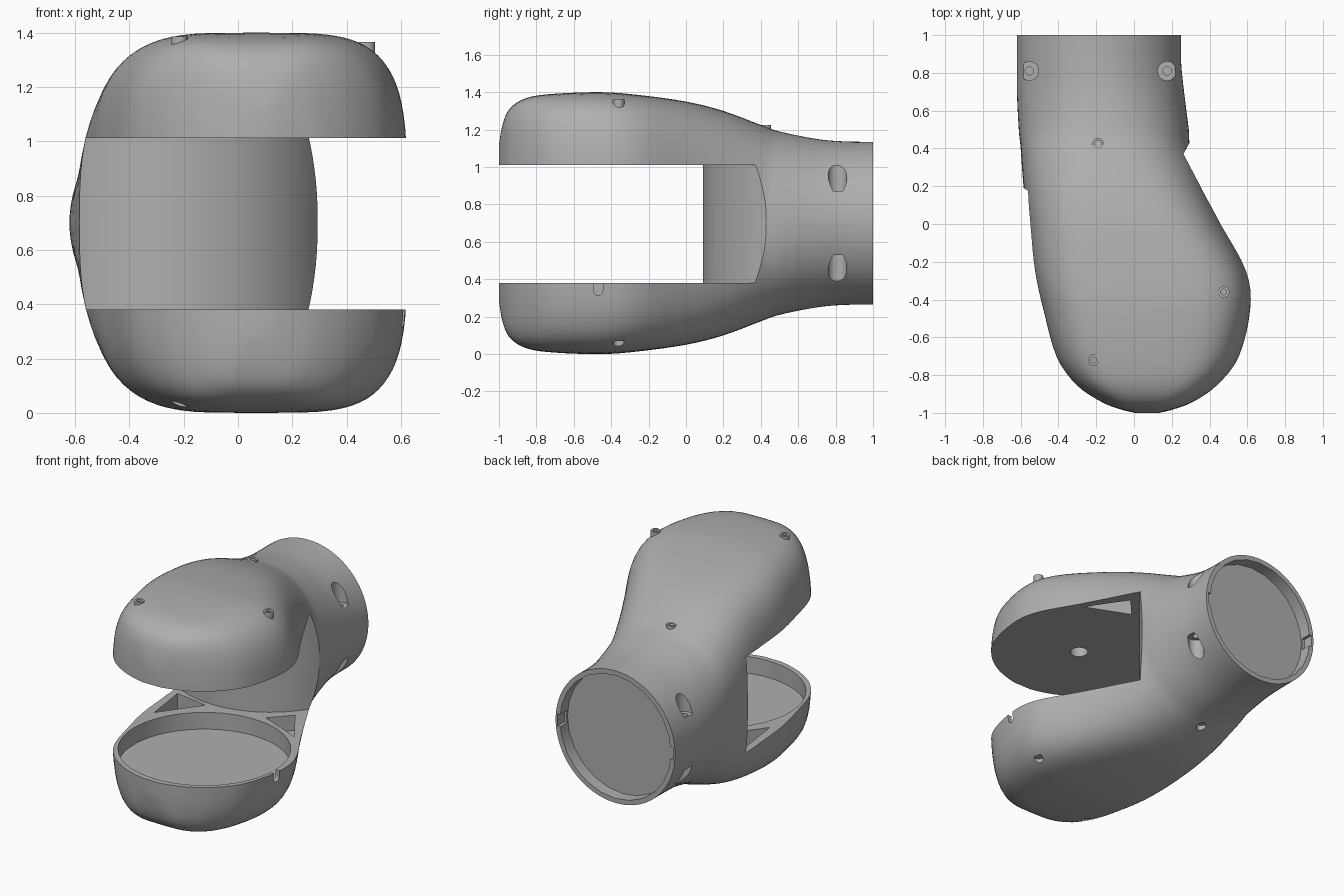
import bpy, bmesh
from math import sin, cos, pi, radians
from mathutils import Matrix

default = bpy.data.objects.get("Cube")
if default:
    bpy.data.objects.remove(default, do_unlink=True)

MID = 0.7                 # height of the seam between the two shells
JAW = (0.07, -0.45)       # centre of the round jaw pocket
TUBE_X = -0.185           # centre of the round rear tube

grey = bpy.data.materials.new("grey plastic")
grey.use_nodes = True
grey.diffuse_color = (0.43, 0.43, 0.43, 1)
grey.node_tree.nodes["Principled BSDF"].inputs["Base Color"].default_value = grey.diffuse_color

# Body sections: y, left x, right x, half height, squareness
SECTIONS = [
    (-1, 0, .14, .42, 4), (-.98, -.08, .217, .53, 4), (-.94, -.18, .32, .615, 4),
    (-.85, -.31, .447, .67, 4.2), (-.7, -.415, .56, .692, 4.2), (-.45, -.485, .62, .7, 4.2),
    (-.25, -.53, .6, .685, 4), (0, -.56, .47, .65, 3.5), (.2, -.585, .375, .6, 3),
    (.4, -.6, .3, .525, 2.5), (.5, -.61, .29, .49, 2.2), (.7, -.62, .265, .45, 2),
    (.85, -.62, .25, .437, 2), (1, -.62, .25, .435, 2)]


def make_object(name, bm):
    bmesh.ops.recalc_face_normals(bm, faces=bm.faces)
    mesh = bpy.data.meshes.new(name)
    bm.to_mesh(mesh)
    bm.free()
    obj = bpy.data.objects.new(name, mesh)
    bpy.context.scene.collection.objects.link(obj)
    return obj


def circle(x, y, r, count=32):
    return [(x + r * cos(2 * pi * i / count), y + r * sin(2 * pi * i / count)) for i in range(count)]


def prism(name, outline, z0, z1):
    bm = bmesh.new()
    rings = [[bm.verts.new((x, y, z)) for x, y in outline] for z in (z0, z1)]
    for ring in rings:
        bm.faces.new(ring)
    for i in range(len(outline)):
        bm.faces.new((rings[0][i - 1], rings[0][i], rings[1][i], rings[1][i - 1]))
    return make_object(name, bm)


def lying_cylinder(name, centre, r, length, axis, count=24):
    bm = bmesh.new()
    turn = Matrix.Rotation(pi / 2, 4, axis)
    bmesh.ops.create_cone(bm, cap_ends=True, segments=count, radius1=r, radius2=r,
                          depth=length, matrix=Matrix.Translation(centre) @ turn)
    return make_object(name, bm)


def box_outline(x0, x1, y0, y1):
    return [(x0, y0), (x1, y0), (x1, y1), (x0, y1)]


def smooth_sections(steps=4):
    """Spline through the body sections."""
    pts = [SECTIONS[0]] + SECTIONS + [SECTIONS[-1]]
    out = []
    for a, b, c, d in zip(pts, pts[1:], pts[2:], pts[3:]):
        for k in range(steps):
            t = k / steps
            out.append([q + t * ((r - p) + t * ((2 * p - 5 * q + 4 * r - s)
                        + t * (3 * q - p - 3 * r + s))) / 2 for p, q, r, s in zip(a, b, c, d)])
    return out + [SECTIONS[-1]]


def shell(name, side, count=40):
    """Half of the body, above or below the seam."""
    bm = bmesh.new()
    rings = []
    for y, left, right, h, n in smooth_sections():
        ring = []
        for i in range(count + 1):
            c, s = cos(pi * i / count), max(sin(pi * i / count), 0)
            if i in (0, count):
                s = 0
            x = abs(c) ** (2 / n) * (1 if c > 0 else -1) * (right - left) / 2
            ring.append(bm.verts.new(((left + right) / 2 + x, y, MID + side * h * s ** (2 / n))))
        rings.append(ring)
    for a, b in zip(rings, rings[1:]):
        for i in range(count + 1):
            bm.faces.new((a[i - 1], a[i], b[i], b[i - 1]))
    bm.faces.new(rings[0])
    bm.faces.new(rings[-1])
    return make_object(name, bm)


def cut(obj, cutters):
    for cutter in cutters:
        cutter.hide_render = True
        mod = obj.modifiers.new("cut", 'BOOLEAN')
        mod.operation, mod.solver, mod.object = 'DIFFERENCE', 'EXACT', cutter
    graph = bpy.context.evaluated_depsgraph_get()
    mesh = bpy.data.meshes.new_from_object(obj.evaluated_get(graph))
    obj.modifiers.clear()
    obj.data = mesh
    for cutter in cutters:
        bpy.data.objects.remove(cutter, do_unlink=True)


def finish(obj):
    bm = bmesh.new()
    bm.from_mesh(obj.data)
    for face in bm.faces:
        face.smooth = True
        face.material_index = 0
    for edge in bm.edges:
        edge.smooth = len(edge.link_faces) == 2 and edge.calc_face_angle() < radians(32)
    bm.to_mesh(obj.data)
    bm.free()
    obj.data.materials.clear()
    obj.data.materials.append(grey)


# Open mouth between the jaws, ending at a rounded rear wall
wall = [(-.25 + .605 * cos(pi + pi * i / 48), .695 + .605 * sin(pi + pi * i / 48)) for i in range(49)]
mouth = wall + [(1.2, .695), (1.2, -1.3), (-1.2, -1.3), (-1.2, .695)]

# Corner pockets beside the jaw circle
POCKETS = [[(.12, .12), (.41, 0), (.24, .25)], [(-.28, .06), (-.51, .1), (-.47, -.2)]]
# Cover screws (x, y, top) and tube screws
COVER_SCREWS = [(-.19, .425, 1.225), (.475, -.36, 1.365), (-.215, -.72, 1.385)]
TUBE_SCREWS = [(-.555, .81), (.175, .81)]

for side, name in ((1, "upper_shell"), (-1, "lower_shell")):
    def level(offset):
        return MID + side * offset

    body = shell(name, side)
    cutters = [prism("mouth_cutter", mouth, .38, 1.012),
               lying_cylinder("tube_recess", (TUBE_X, 1.02, MID), .405, .2, 'X')]
    for outline in POCKETS:
        cutters.append(prism("corner_pocket", outline, level(.25), level(.42)))
    for x, y in TUBE_SCREWS:
        cutters.append(prism("screw_well", circle(x, y, .05, 24), level(.17), level(.6)))
        cutters.append(prism("screw_hole", circle(x, y, .022, 16), level(.12), level(.2)))
    # Locating notches inside the tube rim
    for x in (TUBE_X - .405, TUBE_X + .405):
        cutters.append(prism("rim_notch", box_outline(x - .015, x + .015, .93, 1.1), MID - .04, MID + .04))
    if side > 0:
        cutters.append(prism("axle_hole", circle(*JAW, .055), .9, 1.08))
    else:
        cutters.append(prism("jaw_pocket", circle(*JAW, .515, 64), .27, .45))
        cutters.append(prism("cable_slot", box_outline(.5, .75, -.495, -.445), .34, .45))
        cutters.append(lying_cylinder("slot_end", (.625, -.47, .34), .0252, .25, 'Y'))
        for x, y, top in COVER_SCREWS:
            cutters.append(prism("cover_hole", circle(x, y, .03, 20), -.1, 2 * MID - top + .035))
    cut(body, cutters)
    finish(body)

# Screw heads with sockets on the top cover
for i, (x, y, top) in enumerate(COVER_SCREWS):
    head = prism(f"cover_screw_{i + 1}", circle(x, y, .03, 20), top - .06, top)
    cut(head, [prism("socket", circle(x, y, .016, 12), top - .02, top + .05)])
    finish(head)
